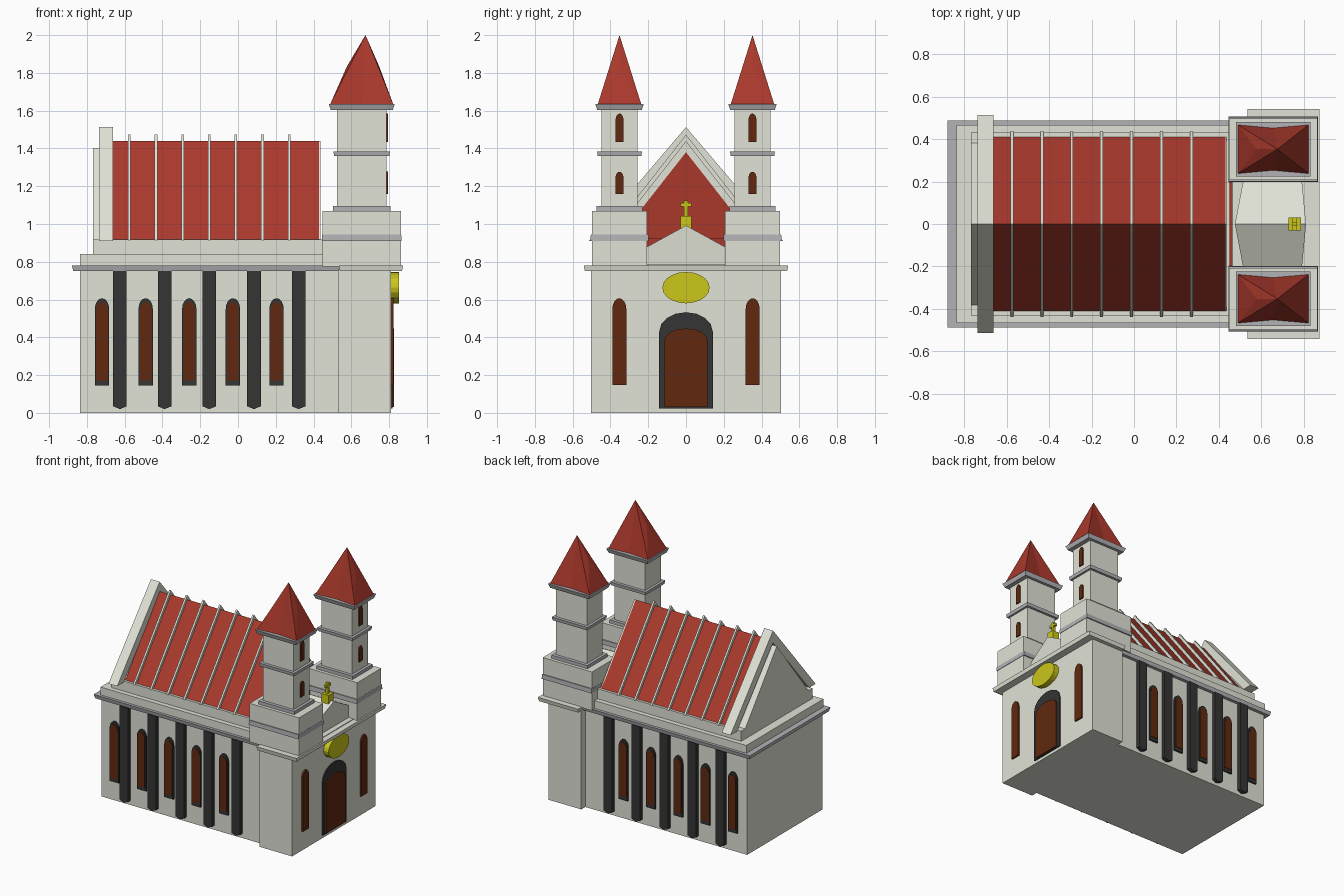
import bpy, bmesh, math

if "Cube" in bpy.data.objects:
    bpy.data.objects.remove(bpy.data.objects["Cube"])

def mat(name, c):
    m = bpy.data.materials.new(name)
    m.diffuse_color = (*c, 1)
    m.use_nodes = True
    m.node_tree.nodes["Principled BSDF"].inputs["Base Color"].default_value = m.diffuse_color
    return m

WALL = mat("stone", (0.75, 0.76, 0.67))
TRIM = mat("trim", (0.45, 0.45, 0.47))
RED = mat("roof_red", (0.40, 0.04, 0.025))
BROWN = mat("wood", (0.12, 0.022, 0.005))
DARK = mat("dark_stone", (0.035, 0.035, 0.035))
GOLD = mat("gold", (0.60, 0.57, 0.01))

def finish(name, bm, m):
    bmesh.ops.recalc_face_normals(bm, faces=bm.faces)
    me = bpy.data.meshes.new(name)
    bm.to_mesh(me)
    bm.free()
    me.materials.append(m)
    ob = bpy.data.objects.new(name, me)
    bpy.context.collection.objects.link(ob)
    return ob

def loft(name, a, b, m):
    """Solid between two matching outlines."""
    bm = bmesh.new()
    va = [bm.verts.new(p) for p in a]
    vb = [bm.verts.new(p) for p in b]
    n = len(a)
    bm.faces.new(va)
    bm.faces.new(vb[::-1])
    for i in range(n):
        j = (i + 1) % n
        bm.faces.new((va[i], va[j], vb[j], vb[i]))
    return finish(name, bm, m)

def prism_x(name, pts, x0, x1, m):
    return loft(name, [(x0, y, z) for y, z in pts], [(x1, y, z) for y, z in pts], m)

def prism_y(name, pts, y0, y1, m):
    return loft(name, [(x, y0, z) for x, z in pts], [(x, y1, z) for x, z in pts], m)

def box(name, x0, x1, y0, y1, z0, z1, m, grow=0.0):
    """Box whose top may flare outwards by grow."""
    g = grow
    return loft(name, [(x0, y0, z0), (x1, y0, z0), (x1, y1, z0), (x0, y1, z0)],
                [(x0 - g, y0 - g, z1), (x1 + g, y0 - g, z1),
                 (x1 + g, y1 + g, z1), (x0 - g, y1 + g, z1)], m)

def arch(c, w, z0, zs, z1, n=8):
    """Arched outline: centre, half width, base, spring, crown."""
    return [(c - w, z0), (c + w, z0)] + [
        (c + w * math.cos(math.pi * i / n), zs + (z1 - zs) * math.sin(math.pi * i / n))
        for i in range(n + 1)]

# Main walls, cornices and parapet
box("nave_walls", -0.836, 0.54, -0.455, 0.455, 0, 0.76, WALL)
box("facade_block", 0.533, 0.81, -0.504, 0.504, 0, 0.76, WALL)
box("nave_cornice", -0.872, 0.54, -0.48, 0.48, 0.75, 0.78, TRIM, 0.007)
box("facade_cornice", 0.54, 0.868, -0.535, 0.535, 0.75, 0.78, WALL, 0.006)
box("nave_parapet", -0.836, 0.46, -0.466, 0.466, 0.775, 0.84, WALL)
box("roof_base", -0.768, 0.46, -0.43, 0.43, 0.838, 0.917, WALL)

# Nave roof with ribs, pale front edge and red end wall
prism_x("nave_roof", [(-0.412, 0.915), (0.412, 0.915), (0, 1.439)], -0.665, 0.43, RED)
prism_x("roof_front_edge", [(-0.412, 0.915), (0, 1.439), (0.412, 0.915),
                            (0.365, 0.915), (0, 1.38), (-0.365, 0.915)], 0.425, 0.436, WALL)
box("roof_end_panel", 0.45, 0.464, -0.206, 0.206, 0.84, 0.925, RED)
for i in range(7):
    x = -0.575 + 0.141 * i
    prism_x(f"roof_rib_{i}", [(-0.437, 0.915), (0.437, 0.915), (0, 1.473)],
            x - 0.007, x + 0.007, WALL)

# Rear gable
prism_x("rear_gable_coping", [(-0.514, 0.91), (0, 1.513), (0.514, 0.91),
                              (0.435, 0.91), (0, 1.42), (-0.435, 0.91)], -0.736, -0.662, WALL)
prism_x("rear_gable_wall", [(-0.388, 0.84), (0.388, 0.84), (0.388, 0.91), (0, 1.403), (-0.388, 0.91)],
        -0.768, -0.67, WALL)

# Side windows and pilasters, both sides
for s in (-1, 1):
    for i in range(5):
        c = -0.72 + 0.231 * i
        prism_y("side_window_frame", arch(c, 0.038, 0.145, 0.55, 0.607), s * 0.44, s * 0.468, DARK)
        prism_y("side_window", arch(c, 0.031, 0.172, 0.54, 0.588), s * 0.44, s * 0.472, BROWN)
        p = -0.625 + 0.2365 * i
        w = 0.036
        prism_y("pilaster", [(p - w, 0.035), (p, 0.02), (p + w, 0.035), (p + w, 0.752), (p - w, 0.752)],
                s * 0.44, s * 0.487, DARK)

# Facade door, windows and round ornament
prism_x("door_surround", arch(0, 0.142, 0.022, 0.43, 0.533), 0.79, 0.818, DARK)
prism_x("door", arch(0, 0.115, 0.03, 0.385, 0.447), 0.79, 0.827, BROWN)
for s in (-1, 1):
    prism_x("facade_window", arch(s * 0.353, 0.037, 0.147, 0.55, 0.607), 0.79, 0.822, BROWN)
N = 20
prism_x("oval_ornament", [(0.125 * math.cos(2 * math.pi * i / N), 0.663 + 0.083 * math.sin(2 * math.pi * i / N))
                          for i in range(N)], 0.80, 0.853, GOLD)

# Small gable between the towers, and gold cross
box("porch_floor", 0.45, 0.83, -0.21, 0.21, 0.77, 0.785, WALL)
g = [(-0.21, 0.78), (0.21, 0.78), (0.21, 0.877), (0, 0.992), (-0.21, 0.877)]
loft("front_gable", [(0.475 if y == 0 else 0.515, y, z) for y, z in g],
     [(0.81 if y == 0 else 0.79, y, z) for y, z in g], WALL)
box("cross_base", 0.727, 0.787, -0.03, 0.03, 0.965, 1.042, GOLD)
box("cross_post", 0.747, 0.767, -0.01, 0.01, 1.04, 1.125, GOLD)
box("cross_arm", 0.747, 0.767, -0.03, 0.03, 1.092, 1.112, GOLD)

# Twin towers
CX = 0.655
for s in (-1, 1):
    cy = s * 0.352

    def tier(name, hx, hy, z0, z1, m, grow=0.0):
        box(name, CX - hx, CX + hx, cy - hy, cy + hy, z0, z1, m, grow)

    tier("tower_base", 0.208, 0.145, 0.775, 1.07, WALL)
    tier("tower_base_band", 0.211, 0.154, 0.91, 0.944, TRIM, -0.002)
    tier("tower_plinth", 0.152, 0.121, 1.069, 1.095, TRIM)
    tier("tower_shaft", 0.13, 0.096, 1.09, 1.61, WALL)
    tier("tower_mid_band", 0.146, 0.115, 1.36, 1.385, TRIM, 0.004)
    tier("tower_cornice", 0.164, 0.118, 1.604, 1.636, TRIM, 0.011)
    for z0, zs, z1 in ((1.16, 1.245, 1.277), (1.435, 1.55, 1.585)):
        prism_x("tower_window", arch(cy, 0.021, z0, zs, z1), 0.77, 0.794, BROWN)

    # Spire: faceted pyramid with raised ridges on the short ends
    bm = bmesh.new()
    base = [bm.verts.new((CX + a, cy + b, 1.634)) for a, b in
            ((-0.167, -0.115), (0, -0.1), (0.167, -0.115), (0.167, 0.115), (0, 0.1), (-0.167, 0.115))]
    apex = bm.verts.new((CX + 0.02, cy, 2.0))
    pl = bm.verts.new((CX - 0.078, cy, 1.835))
    pr = bm.verts.new((CX + 0.092, cy, 1.835))
    b = base
    for f in ((b[0], b[1], apex), (b[1], b[2], apex), (b[3], b[4], apex), (b[4], b[5], apex),
              (b[2], b[3], pr), (b[2], pr, apex), (pr, b[3], apex),
              (b[5], b[0], pl), (pl, b[0], apex), (b[5], pl, apex)):
        bm.faces.new(f)
    bm.faces.new(b[::-1])
    finish("tower_spire", bm, RED)
